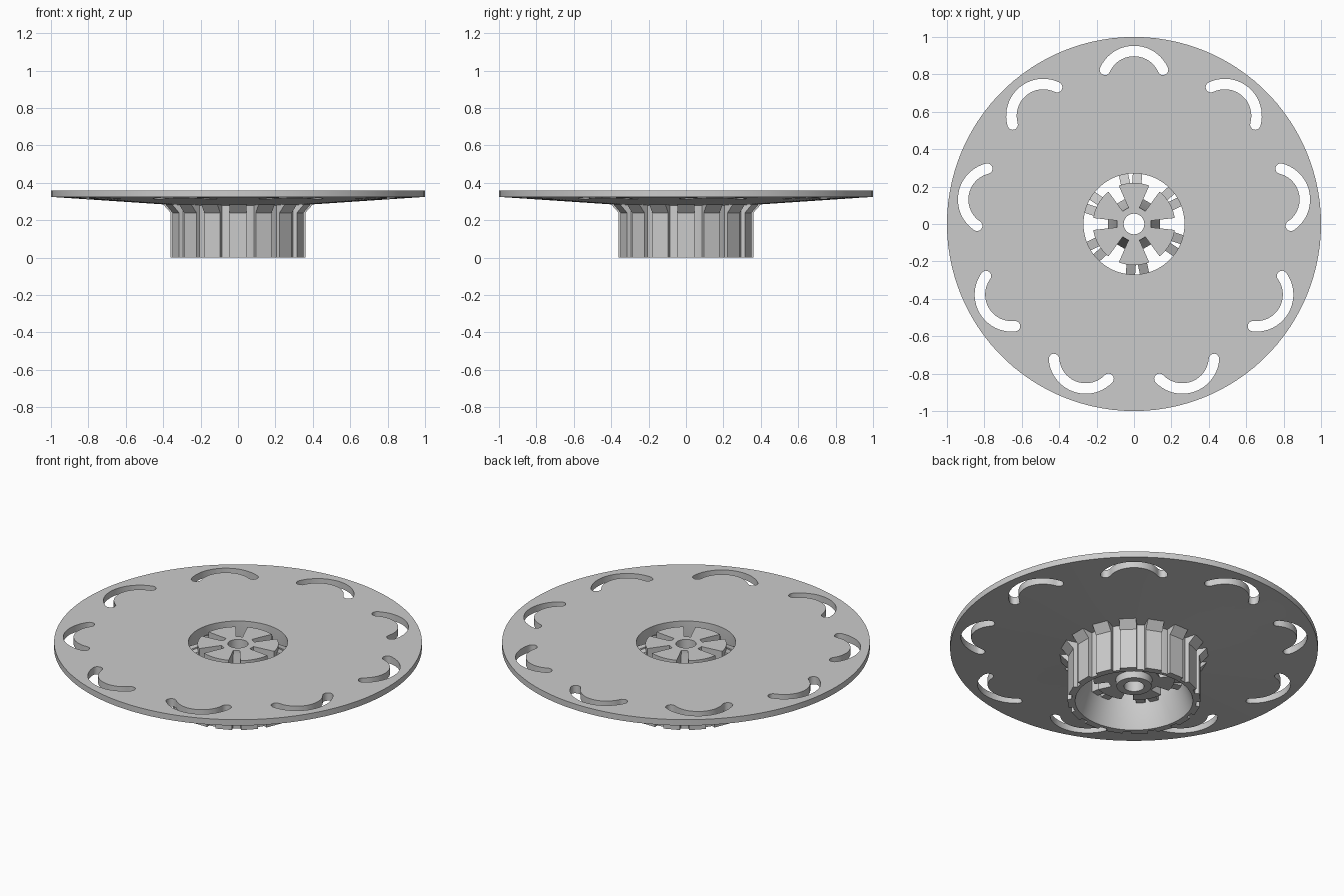
import bpy, bmesh
from math import sin, cos, pi, radians
from mathutils import Matrix

cube = bpy.data.objects.get("Cube")
if cube:
    bpy.data.objects.remove(cube)

grey = bpy.data.materials.new("light_grey")
grey.use_nodes = True
grey.diffuse_color = (0.6, 0.6, 0.6, 1)
grey.node_tree.nodes["Principled BSDF"].inputs["Base Color"].default_value = (0.6, 0.6, 0.6, 1)


def make_object(name, bm):
    bmesh.ops.recalc_face_normals(bm, faces=bm.faces)
    mesh = bpy.data.meshes.new(name)
    bm.to_mesh(mesh)
    bm.free()
    mesh.materials.append(grey)
    obj = bpy.data.objects.new(name, mesh)
    bpy.context.collection.objects.link(obj)
    return obj


def revolve(name, profile, steps=108):
    """Closed (radius, height) outline turned around the z axis."""
    bm = bmesh.new()
    rings = [[bm.verts.new((r * cos(2 * pi * i / steps), r * sin(2 * pi * i / steps), z))
              for r, z in profile] for i in range(steps)]
    n = len(profile)
    for i in range(steps):
        a, b = rings[i], rings[(i + 1) % steps]
        for j in range(n):
            k = (j + 1) % n
            bm.faces.new((a[j], b[j], b[k], a[k]))
    return make_object(name, bm)


def extrude_outline(bm, lower, upper, matrix):
    """Solid between two matching loops of points."""
    a = [bm.verts.new(matrix @ Matrix.Translation(p).translation) for p in lower]
    b = [bm.verts.new(matrix @ Matrix.Translation(p).translation) for p in upper]
    bm.faces.new(a)
    bm.faces.new(b[::-1])
    for i in range(len(a)):
        j = (i + 1) % len(a)
        bm.faces.new((a[i], b[i], b[j], a[j]))


def radial_array(name, outline, angles, half_width, taper=0.0):
    """Side outline (radius, height) thickened and repeated around z."""
    bm = bmesh.new()
    for angle in angles:
        sides = [[(r, s * (half_width + taper * r), z) for r, z in outline] for s in (-1, 1)]
        extrude_outline(bm, *sides, Matrix.Rotation(radians(angle), 4, "Z"))
    return make_object(name, bm)


def cut(obj, cutter):
    mod = obj.modifiers.new("cut", "BOOLEAN")
    mod.operation = "DIFFERENCE"
    mod.solver = "EXACT"
    mod.object = cutter
    graph = bpy.context.evaluated_depsgraph_get()
    mesh = bpy.data.meshes.new_from_object(obj.evaluated_get(graph))
    obj.modifiers.clear()
    obj.data = mesh
    bpy.data.objects.remove(cutter)


# Dished plate with the hollow hub sleeve below it
plate = revolve("plate_and_sleeve", [
    (0.27, 0.36), (1, 0.36), (1, 0.325), (0.4, 0.285), (0.34, 0.28),
    (0.34, 0), (0.32, 0), (0.27, 0.14)])

# Nine curved slots around the plate
bm = bmesh.new()
arc_radius, half, sweep, centre = 0.17, 0.028, radians(66), 0.755
flat = []
for i in range(21):
    t = -sweep + 2 * sweep * i / 20
    flat.append(((arc_radius + half) * cos(t), (arc_radius + half) * sin(t)))
for end in (1, -1):
    cx, cy = arc_radius * cos(sweep), end * arc_radius * sin(sweep)
    start = sweep if end == 1 else -sweep + pi
    for i in range(1, 8):
        t = start + pi * i / 8
        flat.append((cx + half * cos(t), cy + half * sin(t)))
    if end == 1:
        for i in range(21):
            t = sweep - 2 * sweep * i / 20
            flat.append(((arc_radius - half) * cos(t), (arc_radius - half) * sin(t)))
for k in range(9):
    loops = [[(centre + x, y, z) for x, y in flat] for z in (0.2, 0.5)]
    extrude_outline(bm, *loops, Matrix.Rotation(radians(90 + 40 * k), 4, "Z"))
cut(plate, make_object("slot_cutter", bm))

# Grip ribs, flared where they meet the plate
ribs = radial_array("grip_ribs", [
    (0.33, 0), (0.36, 0), (0.36, 0.24), (0.405, 0.29), (0.33, 0.29)],
    [22.5 * k for k in range(16)], 0.046)

# Inner hub with a centre bore and six ramped radial slots
hub = revolve("inner_hub", [
    (0.055, 0.35), (0.22, 0.35), (0.22, 0.13), (0.1, 0.13), (0.095, 0.09), (0.055, 0.09)])
cut(hub, radial_array("hub_slot_cutter", [
    (0.09, 0.4), (0.25, 0.4), (0.25, 0.05), (0.16, 0.05), (0.09, 0.33)],
    [60 * k for k in range(6)], 0.008, 0.11))

# Paired bridges from each hub petal to the sleeve
bridges = radial_array("hub_bridges", [
    (0.21, 0.14), (0.28, 0.14), (0.28, 0.3), (0.21, 0.33)],
    [94 + 60 * k + s for k in range(6) for s in (-8, 8)], 0.025)

# Smooth round walls, crisp edges
for obj in (plate, hub):
    bpy.ops.object.select_all(action="DESELECT")
    obj.select_set(True)
    bpy.context.view_layer.objects.active = obj
    bpy.ops.object.shade_smooth_by_angle(angle=radians(25))
